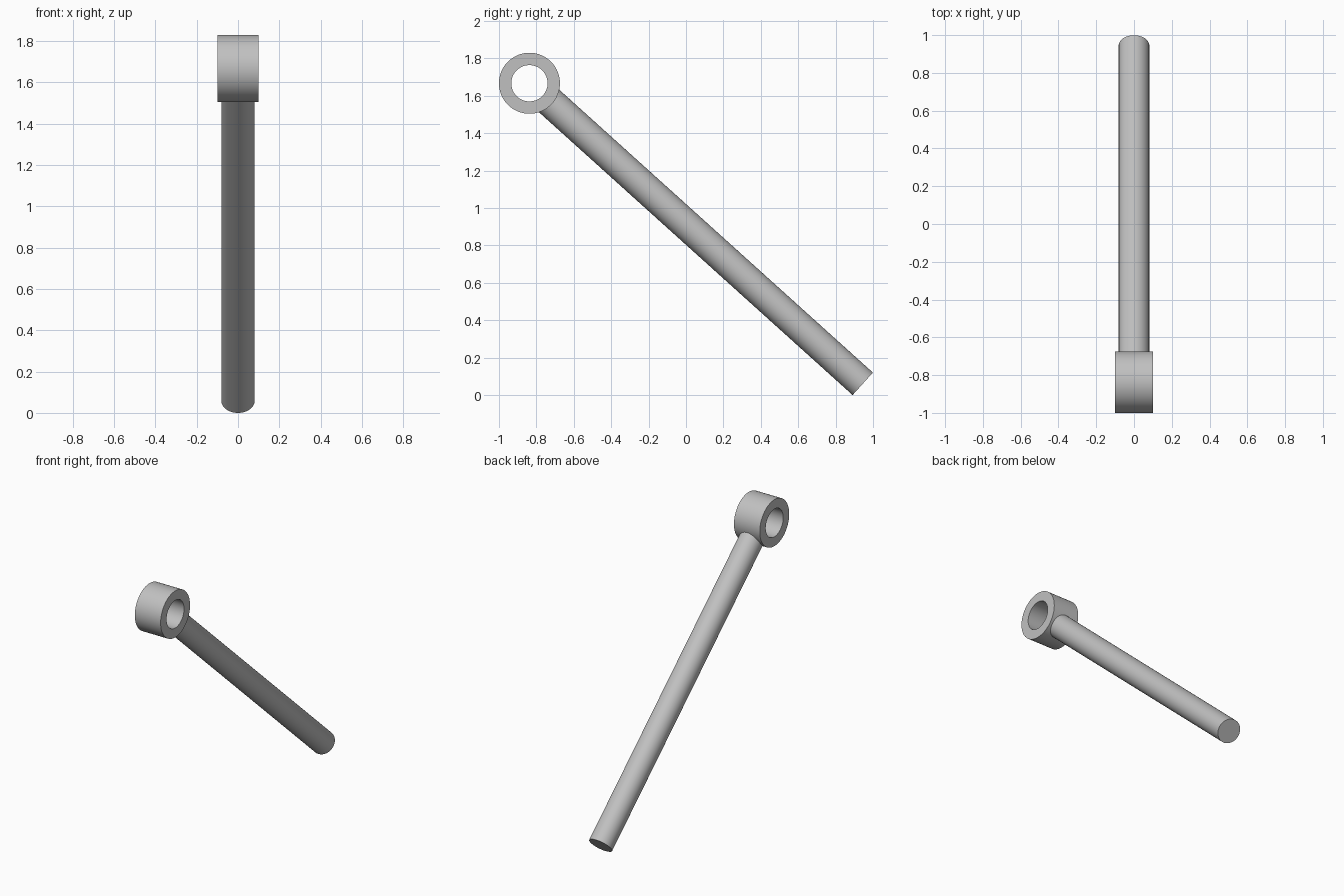
import bpy
import bmesh
import math
from mathutils import Vector, Matrix

if "Cube" in bpy.data.objects:
    bpy.data.objects.remove(bpy.data.objects["Cube"], do_unlink=True)

SIDES = 96
RING_CENTRE = Vector((0, -0.837, 1.667))
RING_OUTER, RING_INNER, RING_HALF_WIDTH = 0.163, 0.097, 0.1
ROD_END = Vector((0, 0.945, 0.06))
ROD_RADIUS = 0.081

# Plain grey metal
grey = bpy.data.materials.new("grey_metal")
grey.use_nodes = True
colour = (0.53, 0.53, 0.53, 1)
grey.diffuse_color = colour
grey.node_tree.nodes["Principled BSDF"].inputs["Base Color"].default_value = colour


def finish(name, bm):
    bmesh.ops.recalc_face_normals(bm, faces=bm.faces)
    mesh = bpy.data.meshes.new(name)
    bm.to_mesh(mesh)
    bm.free()
    mesh.materials.append(grey)
    obj = bpy.data.objects.new(name, mesh)
    bpy.context.collection.objects.link(obj)
    bpy.ops.object.select_all(action="DESELECT")
    obj.select_set(True)
    bpy.context.view_layer.objects.active = obj
    bpy.ops.object.shade_smooth_by_angle(angle=math.radians(35))
    return obj


# Eye ring: a rectangular section spun about the x axis
bm = bmesh.new()
w = RING_HALF_WIDTH
section = [(-w, RING_INNER), (w, RING_INNER), (w, RING_OUTER), (-w, RING_OUTER)]
verts = [bm.verts.new((x, 0, r)) for x, r in section]
edges = [bm.edges.new((verts[i], verts[(i + 1) % 4])) for i in range(4)]
bmesh.ops.spin(bm, geom=verts + edges, cent=(0, 0, 0), axis=(1, 0, 0),
               angle=math.tau, steps=SIDES, use_merge=True)
bmesh.ops.remove_doubles(bm, verts=bm.verts, dist=1e-5)
ring = finish("eye_ring", bm)
ring.location = RING_CENTRE

# Rod: starts inside the ring wall, ends in a flat square-cut face
direction = (ROD_END - RING_CENTRE).normalized()
start = RING_CENTRE + direction * 0.125
bm = bmesh.new()
bmesh.ops.create_cone(bm, cap_ends=True, segments=SIDES, radius1=ROD_RADIUS,
                      radius2=ROD_RADIUS, depth=(ROD_END - start).length)
rod = finish("rod", bm)
rod.matrix_world = (Matrix.Translation((start + ROD_END) / 2)
                    @ direction.to_track_quat("Z", "Y").to_matrix().to_4x4())
